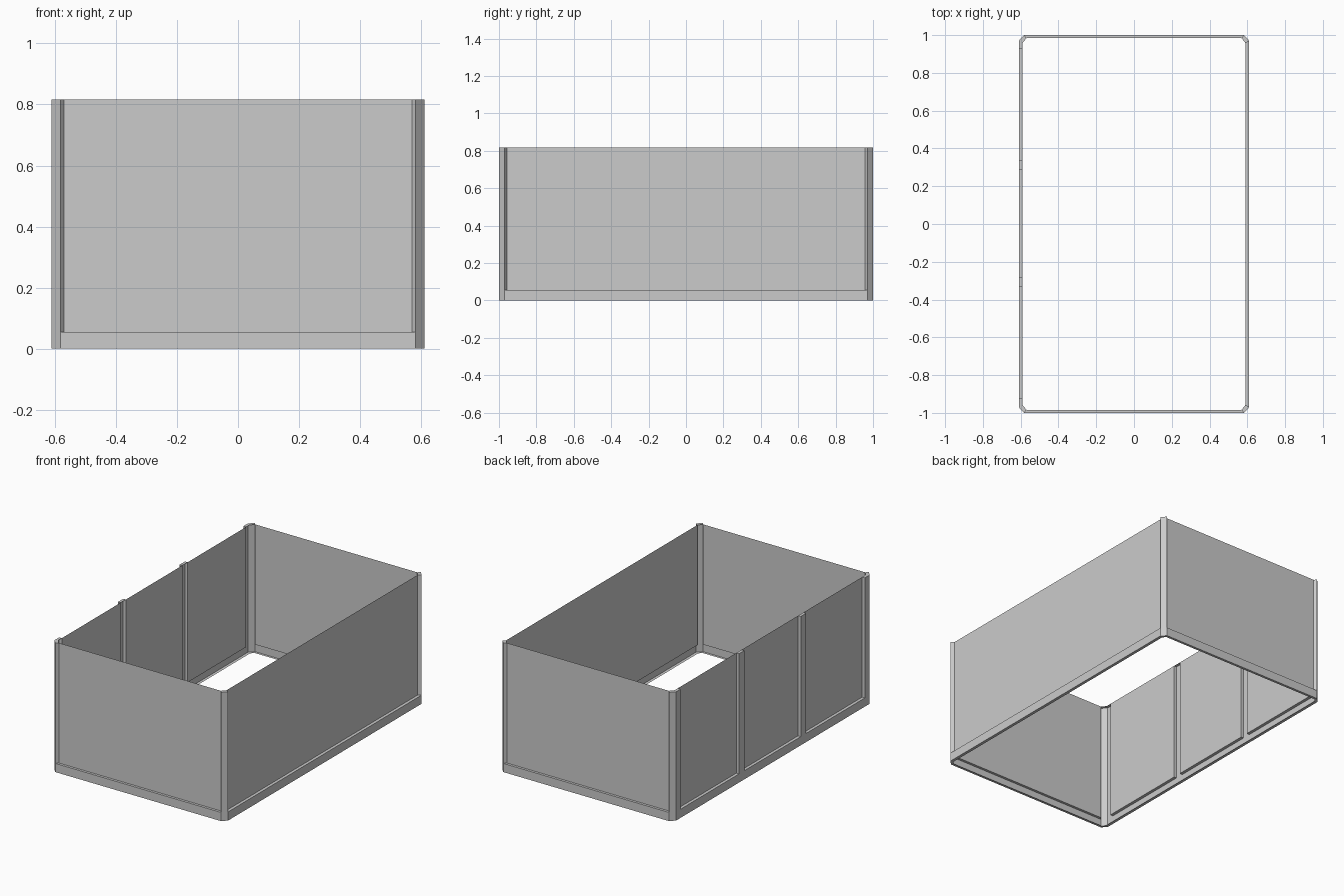
import bpy
import bmesh

if "Cube" in bpy.data.objects:
    bpy.data.objects.remove(bpy.data.objects["Cube"])

H, RAIL = 0.817, 0.055          # wall height, base rail height
X, Y = 0.61, 1.0                # outer half sizes
CX, CY = 0.582, 0.97            # where the corner chamfers start
PX, PY = 0.591, 0.984           # recessed panel planes
J = 0.013                       # slope of the jambs beside the corner chamfers


def add(name, faces):
    """Make a sheet object from a list of face outlines."""
    bm = bmesh.new()
    for f in faces:
        bm.faces.new([bm.verts.new(p) for p in f])
    bmesh.ops.remove_doubles(bm, verts=bm.verts, dist=1e-5)
    me = bpy.data.meshes.new(name)
    bm.to_mesh(me)
    bm.free()
    ob = bpy.data.objects.new(name, me)
    bpy.context.collection.objects.link(ob)


def wall(p, q, z0, z1):
    return [(*p, z0), (*q, z0), (*q, z1), (*p, z1)]


def flat(pts, z):
    return [(*p, z) for p in pts]


def octagon(x, y, cx, cy):
    return [(-cx, -y), (cx, -y), (x, -cy), (x, cy),
            (cx, y), (-cx, y), (-x, cy), (-x, -cy)]


# Base rail: outer skirt with a narrow flange underneath
outer = octagon(X, Y, CX, CY)
inner = octagon(PX, PY, CX - 0.006, CY - 0.006)
faces = []
for i in range(8):
    k = (i + 1) % 8
    faces.append(wall(outer[i], outer[k], 0, RAIL))
    faces.append(flat([outer[i], inner[i], inner[k], outer[k]], 0))
add("base_rail", faces)

# Recessed bays, counter-clockwise: outer start, inner start, inner end, outer end
bays = [
    ("front", (-CX, -Y), (-CX + J, -PY), (CX - J, -PY), (CX, -Y)),
    ("right", (X, -CY), (PX, -CY + J), (PX, CY - J), (X, CY)),
    ("back", (CX, Y), (CX - J, PY), (-CX + J, PY), (-CX, Y)),
]
for n, (a, b) in enumerate([(0.926, 0.34), (0.287, -0.28), (-0.333, -0.922)]):
    bays.append((f"left_{n + 1}", (-X, a), (-PX, a), (-PX, b), (-X, b)))

# Panels with their side jambs and sill ledge
for name, a, a2, b2, b in bays:
    add(name + "_panel", [
        wall(a, a2, RAIL, H), wall(a2, b2, RAIL, H), wall(b2, b, RAIL, H),
        flat([a, b, b2, a2], RAIL)])

# Posts between neighbouring bays: outer faces and top cap, hollow inside
for i, bay in enumerate(bays):
    nxt = bays[(i + 1) % len(bays)]
    path = [bay[4], nxt[1]]
    if bay[0] == "back":
        path.insert(1, (-X, CY))
    if nxt[0] == "front":
        path.insert(1, (-X, -CY))
    faces = [wall(p, q, RAIL, H) for p, q in zip(path, path[1:])]
    end = [nxt[2], bay[3]]
    if bay[0] == "back":
        end.insert(1, (-PX, CY - J))
    if nxt[0] == "front":
        end.insert(1, (-PX, -CY + J))
    faces.append(flat(path + end, H))
    add(f"post_{bay[0]}_to_{nxt[0]}", faces)
